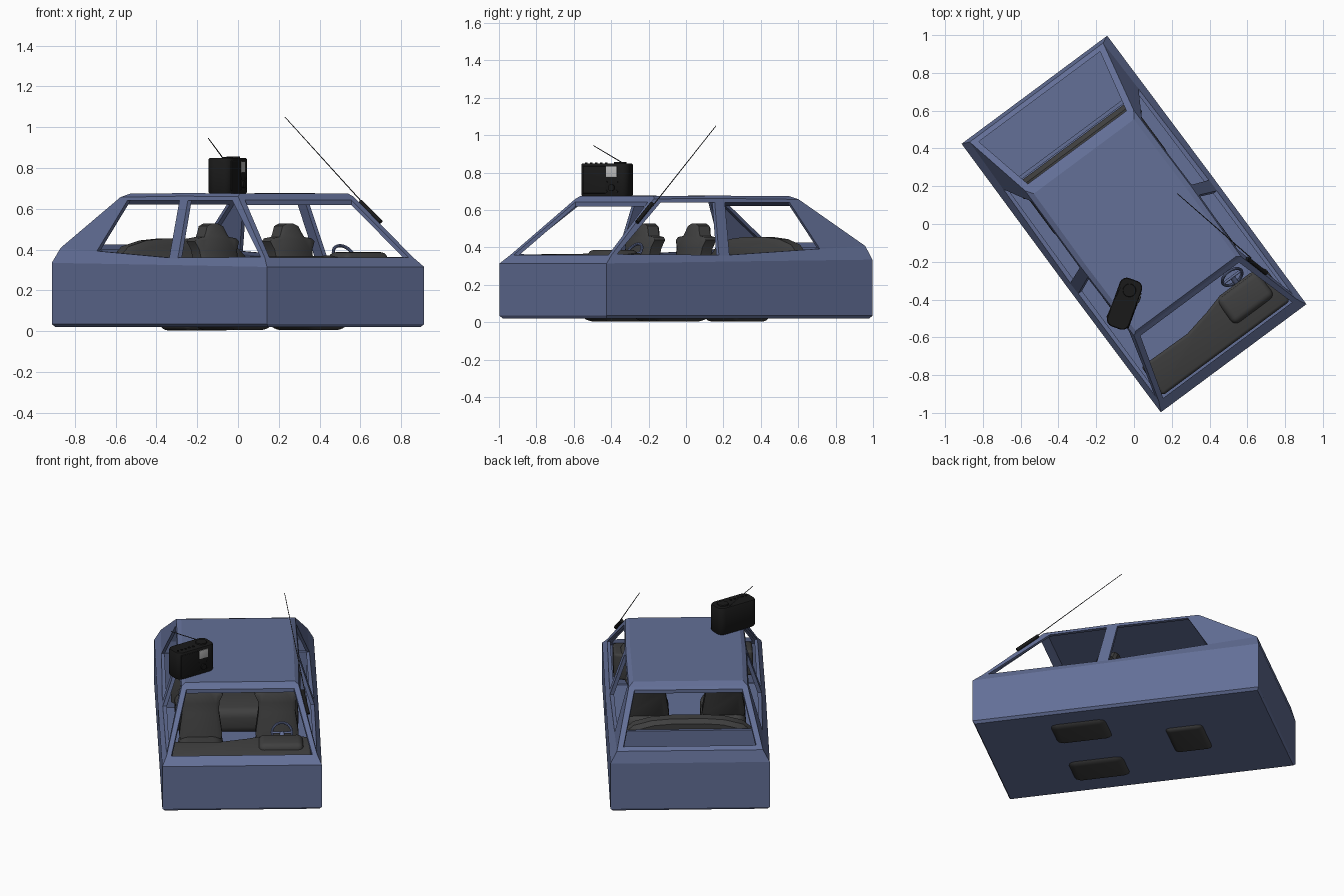
import bpy, bmesh, math
from mathutils import Matrix, Vector

if "Cube" in bpy.data.objects:
    bpy.data.objects.remove(bpy.data.objects["Cube"])

CAR = Matrix.Rotation(math.atan2(0.596, 0.803), 4, 'Z')   # car nose points to -y before this turn
RADIO = Matrix.Translation((-0.05, -0.422, 0.675)) @ Matrix.Rotation(math.radians(-20), 4, 'Z')

def material(name, col):
    m = bpy.data.materials.new(name)
    m.diffuse_color = (*col, 1)
    m.use_nodes = True
    m.node_tree.nodes["Principled BSDF"].inputs["Base Color"].default_value = m.diffuse_color
    return m

BLUE = material("body_blue", (0.125, 0.16, 0.31))
DARK = material("interior_dark", (0.05, 0.05, 0.05))
BLACK = material("radio_black", (0.01, 0.01, 0.01))
GREY = material("screen_grey", (0.5, 0.5, 0.5))
STEEL = material("antenna_steel", (0.05, 0.05, 0.055))

def finish(name, bm, mat, frame, bevel=0, seg=4, smooth=True):
    bmesh.ops.recalc_face_normals(bm, faces=bm.faces)
    me = bpy.data.meshes.new(name)
    bm.to_mesh(me)
    bm.free()
    ob = bpy.data.objects.new(name, me)
    bpy.context.collection.objects.link(ob)
    if mat:
        me.materials.append(mat)
    ob.matrix_world = frame
    bpy.ops.object.select_all(action='DESELECT')
    bpy.context.view_layer.objects.active = ob
    ob.select_set(True)
    if bevel:
        b = ob.modifiers.new("bevel", 'BEVEL')
        b.width, b.segments, b.limit_method = bevel, seg, 'ANGLE'
        bpy.ops.object.modifier_apply(modifier="bevel")
    if smooth:
        bpy.ops.object.shade_smooth_by_angle(angle=math.radians(40))
    return ob

def loft(name, rings, mat, frame=CAR, **kw):
    """Skin a stack of equal-length point rings and cap both ends."""
    bm = bmesh.new()
    vs = [[bm.verts.new(p) for p in r] for r in rings]
    n = len(vs[0])
    for a, b in zip(vs, vs[1:]):
        for i in range(n):
            bm.faces.new((a[i], a[(i + 1) % n], b[(i + 1) % n], b[i]))
    bm.faces.new(vs[0])
    bm.faces.new(vs[-1])
    return finish(name, bm, mat, frame, **kw)

def rbox(name, c, size, bevel, mat, frame=CAR, tilt=0, seg=4):
    bm = bmesh.new()
    bmesh.ops.create_cube(bm, size=1)
    m = Matrix.Translation(c) @ Matrix.Rotation(tilt, 4, 'X') @ Matrix.Diagonal((*size, 1))
    bmesh.ops.transform(bm, matrix=m, verts=bm.verts)
    return finish(name, bm, mat, frame, bevel, seg)

def rod(name, a, b, r, mat, frame, r2=None, n=12):
    a, b = Vector(a), Vector(b)
    bm = bmesh.new()
    m = Matrix.Translation((a + b) / 2) @ (b - a).to_track_quat('Z', 'Y').to_matrix().to_4x4()
    bmesh.ops.create_cone(bm, cap_ends=True, segments=n, radius1=r, radius2=r if r2 is None else r2,
                          depth=(b - a).length, matrix=m)
    return finish(name, bm, mat, frame)

def torus(name, c, R, r, tilt, mat, frame, n=32, k=8):
    bm = bmesh.new()
    m = Matrix.Translation(c) @ Matrix.Rotation(tilt, 4, 'X')
    v = [[bm.verts.new(m @ Vector(((R + r * math.cos(q)) * math.cos(p), (R + r * math.cos(q)) * math.sin(p),
          r * math.sin(q)))) for q in [2 * math.pi * j / k for j in range(k)]]
         for p in [2 * math.pi * i / n for i in range(n)]]
    for i in range(n):
        for j in range(k):
            bm.faces.new((v[i][j], v[(i + 1) % n][j], v[(i + 1) % n][(j + 1) % k], v[i][(j + 1) % k]))
    return finish(name, bm, mat, frame)

# Body hull: each level gives (half width, forward, height) at front, middle, rear
levels = [
    [(0.465, 0.875, 0.02), (0.465, 0.05, 0.02), (0.465, -0.875, 0.02)],
    [(0.48, 0.885, 0.035), (0.48, 0.05, 0.035), (0.48, -0.885, 0.035)],
    [(0.48, 0.885, 0.315), (0.483, 0.05, 0.325), (0.48, -0.885, 0.335)],
    [(0.453, 0.83, 0.362), (0.458, 0.05, 0.357), (0.44, -0.867, 0.408)],
    [(0.352, 0.475, 0.66), (0.362, 0.02, 0.662), (0.358, -0.485, 0.657)],
    [(0.33, 0.46, 0.675), (0.335, 0.02, 0.677), (0.33, -0.445, 0.674)],
]
rings = [[(w, -u, z) for w, u, z in lv] + [(-w, -u, z) for w, u, z in lv[::-1]] for lv in levels]
body = loft("car_body", rings, BLUE, smooth=False)
sol = body.modifiers.new("skin", 'SOLIDIFY')
sol.thickness, sol.offset = 0.024, -1
bpy.ops.object.modifier_apply(modifier="skin")

# Window openings
def side_cut(pts):
    return loft("window_cutter", [[(x, -u, z) for u, z in pts] for x in (-1, 1)], None, smooth=False)

def plan_cut(pts, z0):
    xy = [(w, -u) for w, u in pts] + [(-w, -u) for w, u in pts[::-1]]
    return loft("window_cutter", [[(*p, z) for p in xy] for z in (z0, 1.0)], None, smooth=False)

cutters = [
    side_cut([(0.795, 0.364), (0.12, 0.36), (0.082, 0.64), (0.437, 0.64)]),
    side_cut([(0.05, 0.36), (-0.56, 0.393), (-0.42, 0.64), (0.015, 0.64)]),
    plan_cut([(0.425, 0.832), (0.325, 0.495)], 0.3),
    plan_cut([(0.40, -0.84), (0.325, -0.505)], 0.3),
]
for c in cutters:
    c.hide_render = True
    bpy.context.view_layer.objects.active = body
    m = body.modifiers.new("cut", 'BOOLEAN')
    m.operation, m.solver, m.object = 'DIFFERENCE', 'EXACT', c
    bpy.ops.object.modifier_apply(modifier="cut")
    bpy.data.objects.remove(c)

# Wall between rear bench and luggage space
rbox("luggage_wall", (0, 0.555, 0.215), (0.86, 0.02, 0.37), 0, BLUE)

# Front seats: cushion plus a leaning back with a waisted headrest
half = [(0.10, 0.10), (0.13, 0.2), (0.11, 0.34), (0.115, 0.40), (0.135, 0.44), (0.12, 0.455),
        (0.075, 0.462), (0.062, 0.485), (0.048, 0.515), (0.02, 0.527)]
for side, sx in (("left", 0.23), ("right", -0.23)):
    outline = [(x, z) for x, z in half] + [(-x, z) for x, z in half[::-1]]
    back = [[(sx + x * s, y - 0.17 + (0.5 - z) * -0.22 + 0.07, 0.3 + (z - 0.3) * (0.94 + 0.06 * (s == 1)))
             for x, z in outline] for y, s in ((-0.04, 0.8), (-0.025, 1), (0.045, 1), (0.06, 0.8))]
    loft(f"{side}_seat_back", back, DARK)
    rbox(f"{side}_seat_cushion", (sx, -0.27, 0.10), (0.27, 0.38, 0.19), 0.06, DARK)

# Rear bench
rbox("rear_bench_cushion", (0, 0.34, 0.11), (0.74, 0.34, 0.16), 0.05, DARK)
rbox("rear_bench_foot", (0, 0.34, 0.04), (0.3, 0.24, 0.072), 0.035, DARK)
prof = [(-0.39, 0.36), (-0.33, 0.415), (-0.22, 0.445), (-0.1, 0.455)]
top = prof + [(-x, z) for x, z in prof[::-1]]
bench = [(-0.39, 0.12)] + top + [(0.39, 0.12)]
loft("rear_bench_back", [[(x * s, y, z * s) for x, z in bench]
     for y, s in ((0.43, 0.93), (0.455, 1), (0.515, 1), (0.54, 0.95))], DARK)

# Dashboard with instrument hump in front of the driver
plan = [(-0.42, 0.63), (-0.12, 0.635), (0.03, 0.605), (0.14, 0.575), (0.34, 0.575), (0.42, 0.60),
        (0.42, 0.82), (-0.42, 0.82)]
def dash_top(u, x):
    return 0.345 + (0.82 - u) * 0.12
loft("dashboard", [[(x, -u, 0.2) for x, u in plan], [(x, -u, dash_top(u, x)) for x, u in plan]],
     DARK, bevel=0.018)
rbox("instrument_hump", (0.24, -0.665, 0.35), (0.27, 0.17, 0.075), 0.035, DARK)

# Steering wheel
W = Vector((0.25, -0.535, 0.37))
tilt = math.radians(55)
torus("steering_wheel", W, 0.06, 0.008, tilt, BLUE, CAR)
rod("steering_column", W, W + Vector((0, -0.11, -0.07)), 0.014, BLUE, CAR)
rod("steering_spoke", W + Vector((-0.058, 0, 0)), W + Vector((0.058, 0, 0)), 0.007, BLUE, CAR)

# Antenna on the left windscreen pillar
I = Matrix.Identity(4)
rod("antenna_mount", (0.70, -0.262, 0.535), (0.60, -0.182, 0.635), 0.011, BLACK, I)
rod("antenna_mast", (0.62, -0.18, 0.62), (0.23, 0.16, 1.05), 0.0028, STEEL, I, 0.002, 8)

# Portable radio on the roof: upright rounded box, face towards +x
def rounded_plan(w, l, r, z, n=8):
    pts = []
    for cx, cy, a0 in ((1, 1, 0), (-1, 1, 90), (-1, -1, 180), (1, -1, 270)):
        for i in range(n + 1):
            a = math.radians(a0 + 90 * i / n)
            pts.append((cx * (w / 2 - r) + r * math.cos(a), cy * (l / 2 - r) + r * math.sin(a), z))
    return pts
loft("radio_case", [rounded_plan(0.116, 0.264, 0.036, 0), rounded_plan(0.124, 0.272, 0.04, 0.006),
     rounded_plan(0.124, 0.272, 0.04, 0.168), rounded_plan(0.116, 0.264, 0.036, 0.174)], BLACK, RADIO)
rbox("radio_speaker", (0.061, -0.05, 0.087), (0.008, 0.13, 0.145), 0.003, BLACK, RADIO)
rbox("radio_screen", (0.062, 0.048, 0.13), (0.006, 0.062, 0.055), 0.001, GREY, RADIO)
rod("radio_dial", (0.06, 0.048, 0.045), (0.07, 0.048, 0.045), 0.018, BLACK, RADIO, n=24)
for i in range(4):
    y, z = 0.048 + (-0.03 if i % 2 else 0.03), 0.025 if i < 2 else 0.075
    rod(f"radio_button_{i}", (0.06, y, z), (0.066, y, z), 0.006, BLACK, RADIO)
rod("radio_top_knob", (0, 0.075, 0.17), (0, 0.075, 0.181), 0.036, BLACK, RADIO, 0.033, 32)
for i in range(5):
    y = -0.11 + i * 0.028
    rod(f"radio_top_button_{i}", (0.02, y, 0.17), (0.02, y, 0.178), 0.007, BLACK, RADIO)
rod("radio_antenna", (-0.075, -0.335, 0.85), (-0.145, -0.495, 0.945), 0.0028, STEEL, I, 0.002, 8)
